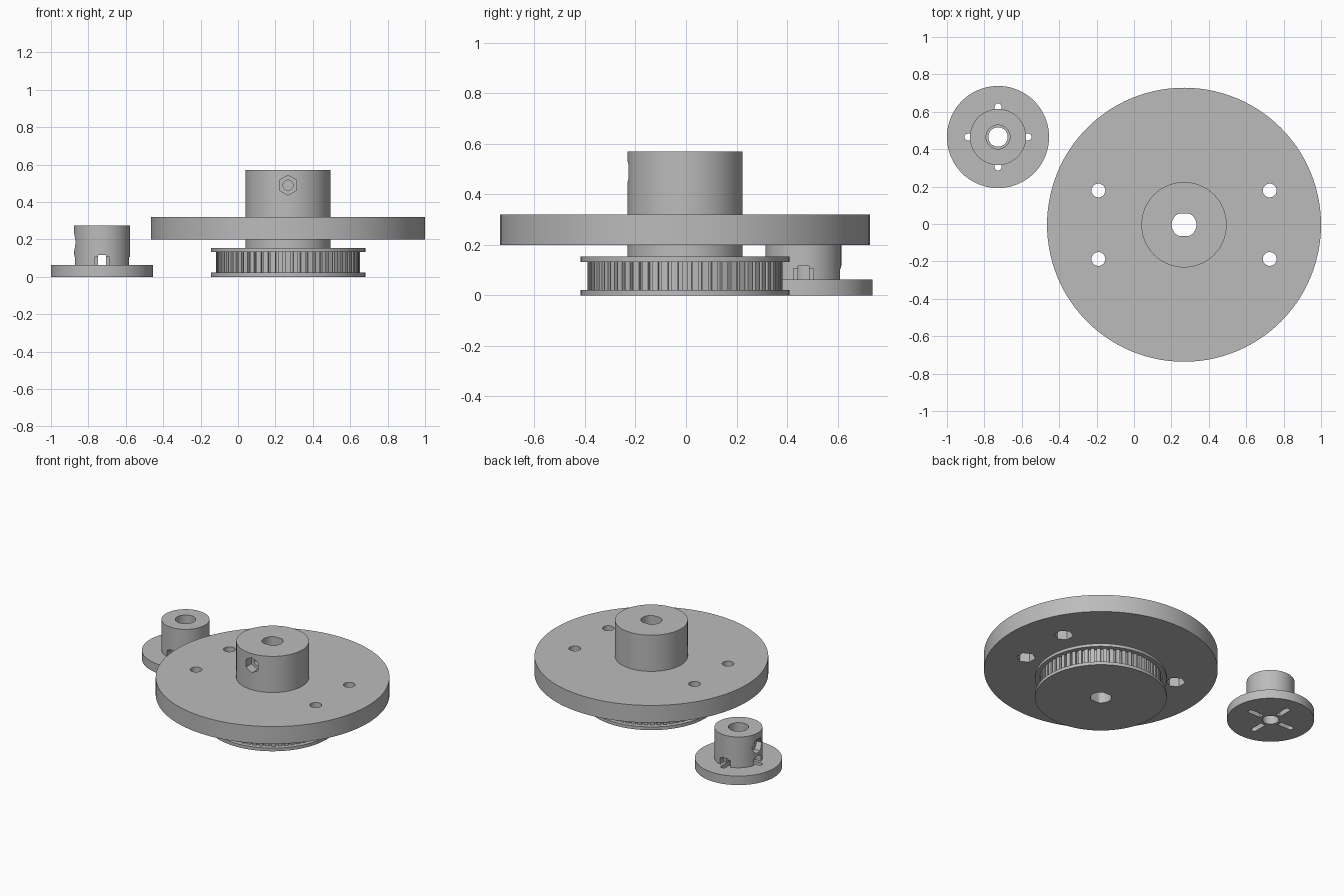
import bpy, bmesh, math
from mathutils import Matrix, Vector

if "Cube" in bpy.data.objects:
    bpy.data.objects.remove(bpy.data.objects["Cube"])

WX, WY = 0.2675, -0.004     # axis of the large wheel
CX, CY = -0.727, 0.465      # axis of the small collar

metal = bpy.data.materials.new("grey_plastic")
metal.diffuse_color = (0.5, 0.5, 0.5, 1)
metal.use_nodes = True
metal.node_tree.nodes["Principled BSDF"].inputs["Base Color"].default_value = metal.diffuse_color


def finish(name, bm):
    bmesh.ops.recalc_face_normals(bm, faces=bm.faces)
    me = bpy.data.meshes.new(name)
    bm.to_mesh(me)
    bm.free()
    me.materials.append(metal)
    ob = bpy.data.objects.new(name, me)
    bpy.context.collection.objects.link(ob)
    return ob


def lathe(name, profile, x, y, steps=112):
    """Solid of revolution from (radius, height) points."""
    bm = bmesh.new()
    vs = [bm.verts.new((r, 0, z)) for r, z in profile]
    es = [bm.edges.new(p) for p in zip(vs, vs[1:])]
    bmesh.ops.spin(bm, geom=vs + es, cent=(0, 0, 0), axis=(0, 0, 1),
                   angle=2 * math.pi, steps=steps)
    bmesh.ops.remove_doubles(bm, verts=bm.verts, dist=1e-5)
    bm.transform(Matrix.Translation((x, y, 0)))
    return finish(name, bm)


def prism(start, end, r, sides=32, turn=0.0):
    """Round or hexagonal cutter between two points."""
    a, b = Vector(start), Vector(end)
    d = b - a
    m = (Matrix.Translation((a + b) / 2) @ d.to_track_quat('Z', 'Y').to_matrix().to_4x4()
         @ Matrix.Rotation(turn, 4, 'Z'))
    bm = bmesh.new()
    bmesh.ops.create_cone(bm, cap_ends=True, segments=sides, radius1=r, radius2=r,
                          depth=d.length, matrix=m)
    return finish("cutter", bm)


def add_box(bm, lo, hi, m):
    size = [h - l for l, h in zip(lo, hi)]
    mid = [(h + l) / 2 for l, h in zip(lo, hi)]
    bmesh.ops.create_cube(bm, size=1, matrix=m @ Matrix.Translation(mid) @ Matrix.Diagonal((*size, 1)))


def box(lo, hi, m):
    bm = bmesh.new()
    add_box(bm, lo, hi, m)
    return finish("cutter", bm)


def cut(ob, cutters):
    bpy.context.view_layer.objects.active = ob
    for c in cutters:
        mod = ob.modifiers.new("cut", 'BOOLEAN')
        mod.operation, mod.solver, mod.object = 'DIFFERENCE', 'EXACT', c
        bpy.ops.object.modifier_apply(modifier=mod.name)
        bpy.data.objects.remove(c)


def smooth(ob):
    bpy.ops.object.select_all(action='DESELECT')
    ob.select_set(True)
    bpy.context.view_layer.objects.active = ob
    bpy.ops.object.shade_smooth_by_angle(angle=math.radians(30))


# Large wheel: pulley flanges, neck, disc and hub in one turned body
wheel = lathe("wheel", [(0, 0), (0.413, 0), (0.413, 0.022), (0.37, 0.022), (0.37, 0.133),
                        (0.413, 0.133), (0.413, 0.153), (0.228, 0.153), (0.228, 0.2),
                        (0.7325, 0.2), (0.7325, 0.32), (0.228, 0.32), (0.228, 0.57), (0, 0.57)], WX, WY)

# Shaft bore with two flats
bm = bmesh.new()
bmesh.ops.create_cone(bm, cap_ends=True, segments=48, radius1=0.066, radius2=0.066, depth=1)
for v in bm.verts:
    v.co.y = max(-0.059, min(0.059, v.co.y))
bmesh.ops.remove_doubles(bm, verts=bm.verts, dist=1e-5)
bm.transform(Matrix.Translation((WX, WY, 0.3)))
cutters = [finish("cutter", bm)]

# Four bolt holes with hexagonal nut pockets underneath
for sx in (-1, 1):
    for sy in (-1, 1):
        x, y = WX + sx * 0.458, WY + sy * 0.183
        cutters.append(prism((x, y, 0.15), (x, y, 0.4), 0.037))
        cutters.append(prism((x, y, 0.165), (x, y, 0.265), 0.06, 6))

# Set screw hole and hexagonal pocket at the front of the hub
cutters.append(prism((WX, WY, 0.49), (WX, WY - 0.3, 0.49), 0.027, 24))
cutters.append(prism((WX, WY - 0.165, 0.49), (WX, WY - 0.3, 0.49), 0.053, 6))
cut(wheel, cutters)
smooth(wheel)

# Belt teeth around the pulley
bm = bmesh.new()
TEETH = 60
for i in range(TEETH):
    m = Matrix.Translation((WX, WY, 0)) @ Matrix.Rotation(2 * math.pi * i / TEETH, 4, 'Z')
    add_box(bm, (0.366, -0.0125, 0.022), (0.386, 0.0125, 0.133), m)
finish("belt_teeth", bm)

# Small collar: flange and hub
collar = lathe("collar", [(0, 0), (0.273, 0), (0.273, 0.062), (0.15, 0.062),
                          (0.15, 0.275), (0, 0.275)], CX, CY, 80)
cutters = [prism((CX, CY, -0.1), (CX, CY, 0.4), 0.052),
           prism((CX, CY, 0.062), (CX, CY, 0.4), 0.064)]

# Four radial slots with screw head pockets in the hub wall
for i in range(4):
    m = Matrix.Translation((CX, CY, 0)) @ Matrix.Rotation(i * math.pi / 2, 4, 'Z')
    inner = 0.08 if i == 2 else 0.03
    cutters.append(box((0.072, -0.018, -0.05), (0.163, 0.018, 0.08), m))
    cutters.append(prism(m @ Vector((0.162, 0, -0.05)), m @ Vector((0.162, 0, 0.08)), 0.018, 16))
    cutters.append(box((inner, -0.022, 0.0622), (0.2, 0.022, 0.117), m))
    cutters.append(box((0.1, -0.039, 0.0622), (0.2, 0.039, 0.107), m))

# Set screw hole and hexagonal pocket on the left of the collar
cutters.append(prism((CX, CY, 0.185), (CX - 0.25, CY, 0.185), 0.027, 24))
cutters.append(prism((CX - 0.105, CY, 0.185), (CX - 0.25, CY, 0.185), 0.053, 6, math.pi / 2))
cut(collar, cutters)
smooth(collar)
